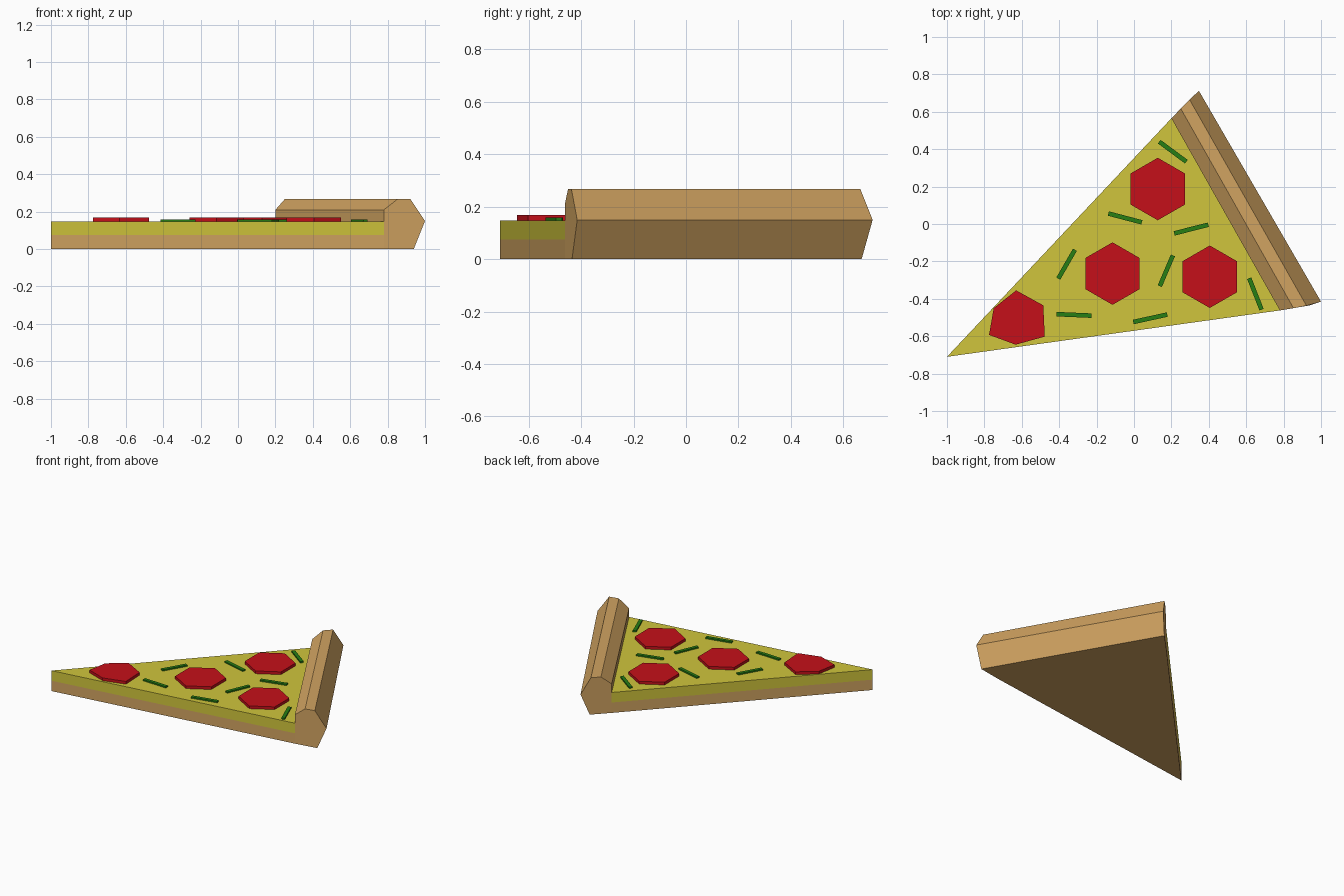
import bpy, bmesh
from math import cos, sin, radians
from mathutils import Vector

if "Cube" in bpy.data.objects:
    bpy.data.objects.remove(bpy.data.objects["Cube"])


def material(name, rgb):
    m = bpy.data.materials.new(name)
    m.diffuse_color = (*rgb, 1)
    m.use_nodes = True
    m.node_tree.nodes["Principled BSDF"].inputs["Base Color"].default_value = m.diffuse_color
    return m


BROWN = material("baked_dough", (0.64, 0.37, 0.12))
YELLOW = material("cheese", (0.63, 0.56, 0.045))
RED = material("pepperoni", (0.56, 0.005, 0.01))
GREEN = material("green_pepper", (0.02, 0.21, 0.007))


def make_object(name, bm, mat):
    bmesh.ops.recalc_face_normals(bm, faces=bm.faces[:])
    mesh = bpy.data.meshes.new(name)
    bm.to_mesh(mesh)
    bm.free()
    mesh.materials.append(mat)
    obj = bpy.data.objects.new(name, mesh)
    bpy.context.collection.objects.link(obj)
    return obj


def prism(name, outline, z0, z1, mat):
    bm = bmesh.new()
    base = bm.faces.new([bm.verts.new((x, y, z0)) for x, y in outline])
    top = bmesh.ops.extrude_face_region(bm, geom=[base], use_keep_orig=True)
    verts = [g for g in top["geom"] if isinstance(g, bmesh.types.BMVert)]
    bmesh.ops.translate(bm, vec=(0, 0, z1 - z0), verts=verts)
    return make_object(name, bm, mat)


TIP = (-1.0, -0.71)
CHEESE_Z, DOUGH_Z = 0.148, 0.075

# Crust cross-section: height, plan position at the near end and at the far end
SECTION = [
    (0.0, (0.78, -0.462), (0.2, 0.565)),
    (DOUGH_Z, (0.78, -0.462), (0.2, 0.565)),
    (CHEESE_Z, (0.78, -0.462), (0.2, 0.565)),
    (0.21, (0.78, -0.462), (0.2, 0.565)),
    (0.267, (0.853, -0.45), (0.25, 0.617)),
    (0.267, (0.922, -0.437), (0.297, 0.665)),
    (0.15, (1.0, -0.415), (0.347, 0.712)),
    (0.0, (0.94, -0.435), (0.303, 0.67)),
]

# Dough: thin base under the cheese plus the raised rim
bm = bmesh.new()
near = [bm.verts.new((*a, z)) for z, a, b in SECTION]
far = [bm.verts.new((*b, z)) for z, a, b in SECTION]
t0, t1 = bm.verts.new((*TIP, 0)), bm.verts.new((*TIP, DOUGH_Z))
bm.faces.new(near)
bm.faces.new(far[::-1])
for i in range(2, 7):
    bm.faces.new((near[i], near[i + 1], far[i + 1], far[i]))
for end in (near, far):
    bm.faces.new((t0, end[0], end[1], t1))
bm.faces.new((t0, near[0], near[7], far[7], far[0]))
make_object("dough_and_crust", bm, BROWN)

# Cheese: top and the two cut sides, resting on the dough
bm = bmesh.new()
corners = (TIP, SECTION[0][1], SECTION[0][2])
low = [bm.verts.new((*p, DOUGH_Z)) for p in corners]
high = [bm.verts.new((*p, CHEESE_Z)) for p in corners]
bm.faces.new(high)
for i, j in ((0, 1), (2, 0)):
    bm.faces.new((low[i], low[j], high[j], high[i]))
make_object("cheese", bm, YELLOW)

# Pepperoni: three hexagons and one squeezed in near the tip
for i, (cx, cy) in enumerate([(0.127, 0.187), (-0.115, -0.265), (0.405, -0.282)]):
    ring = [(cx + 0.167 * cos(radians(30 + 60 * k)),
             cy + 0.167 * sin(radians(30 + 60 * k))) for k in range(6)]
    prism(f"pepperoni_{i + 1}", ring, CHEESE_Z, 0.168, RED)
prism("pepperoni_4", [(-0.63, -0.355), (-0.75, -0.45), (-0.775, -0.593),
                      (-0.633, -0.645), (-0.477, -0.602), (-0.485, -0.435)],
      CHEESE_Z, 0.168, RED)

# Green pepper strips: end points of each centre line
STRIPS = [
    ((0.135, 0.44), (0.28, 0.333)), ((-0.137, 0.056), (0.042, 0.009)),
    ((0.215, -0.05), (0.397, -0.004)), ((-0.316, -0.138), (-0.405, -0.292)),
    ((0.208, -0.168), (0.138, -0.332)), ((0.616, -0.29), (0.682, -0.458)),
    ((-0.415, -0.482), (-0.228, -0.49)), ((-0.004, -0.524), (0.178, -0.484)),
]
for i, (p, q) in enumerate(STRIPS):
    p, q = Vector(p), Vector(q)
    d = (q - p).normalized() * 0.012
    n = Vector((-d.y, d.x))
    prism(f"green_pepper_{i + 1}", [p + n, p - n, q - n, q + n],
          CHEESE_Z, 0.158, GREEN)
